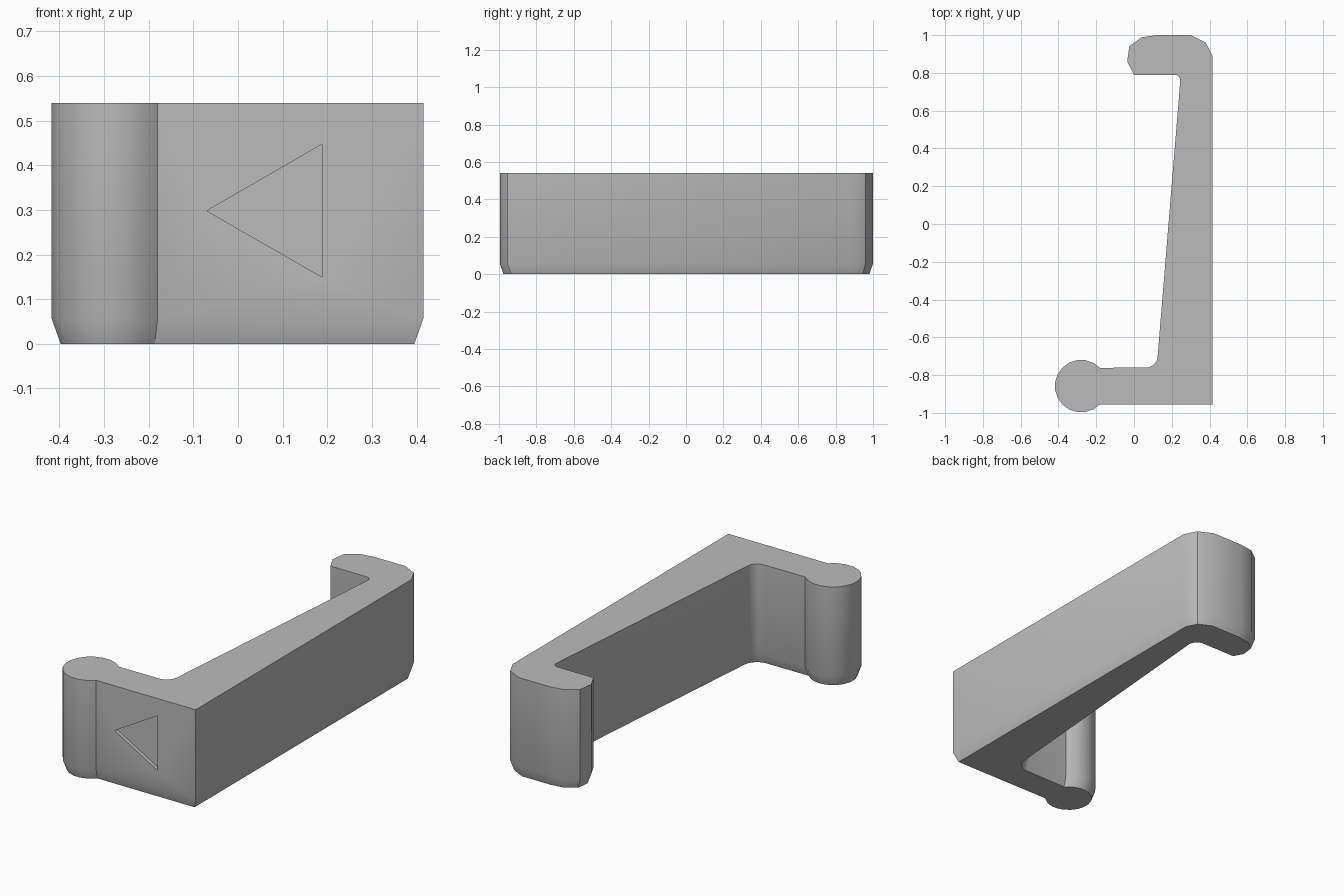
import bpy, bmesh
from math import cos, sin, radians
from mathutils import Vector

cube = bpy.data.objects.get("Cube")
if cube:
    bpy.data.objects.remove(cube)

HEIGHT, CHAMFER_H, CHAMFER_IN = 0.54, 0.056, 0.02


def arc(cx, cy, r, start, end, steps):
    angles = [radians(start + (end - start) * i / steps) for i in range(steps + 1)]
    return [Vector((cx + r * cos(a), cy + r * sin(a))) for a in angles]


def inset(loop, d):
    """Mitred inward offset of a counter-clockwise outline."""
    out = []
    for i, p in enumerate(loop):
        a = (p - loop[i - 1]).normalized()
        b = (loop[(i + 1) % len(loop)] - p).normalized()
        na, nb = Vector((-a.y, a.x)), Vector((-b.y, b.x))
        out.append(p + (na + nb) * d / (1 + na.dot(nb)))
    return out


def skin(name, rings):
    """Solid through stacked rings of equal length."""
    bm = bmesh.new()
    vs = [[bm.verts.new(p) for p in ring] for ring in rings]
    n = len(vs[0])
    for lo, hi in zip(vs, vs[1:]):
        for i in range(n):
            j = (i + 1) % n
            bm.faces.new((lo[i], lo[j], hi[j], hi[i]))
    bm.faces.new(vs[0][::-1])
    bm.faces.new(vs[-1])
    bmesh.ops.recalc_face_normals(bm, faces=bm.faces)
    mesh = bpy.data.meshes.new(name)
    bm.to_mesh(mesh)
    bm.free()
    obj = bpy.data.objects.new(name, mesh)
    bpy.context.collection.objects.link(obj)
    return obj


# Outline: back hook, tapered bar, front neck and round pivot
hook = [(0.415, -0.955), (0.415, 0.89), (0.38, 0.96), (0.30, 1.0), (0.12, 1.0),
        (0.04, 0.988), (-0.025, 0.94), (-0.036, 0.86), (0.0, 0.79)]
outline = [Vector(p) for p in hook]
outline += arc(0.215, 0.76, 0.03, 90, -5, 4)
outline += arc(0.065, -0.70, 0.06, -5, -90, 5)
outline += arc(-0.28, -0.858, 0.139, 44, 316, 15)

rings = [(inset(outline, CHAMFER_IN), 0), (outline, CHAMFER_H), (outline, HEIGHT)]
clip = skin("hooked_clip", [[(p.x, p.y, z) for p in loop] for loop, z in rings])

# Arrow recess in the front face
arrow = [(-0.07, 0.298), (0.188, 0.15), (0.188, 0.447)]
cutter = skin("arrow_cutter", [[(x, y, z) for x, z in arrow] for y in (-1.05, -0.935)])
cutter.hide_render = True
cut = clip.modifiers.new("arrow_recess", 'BOOLEAN')
cut.operation, cut.solver, cut.object = 'DIFFERENCE', 'EXACT', cutter
bpy.ops.object.select_all(action='DESELECT')
bpy.context.view_layer.objects.active = clip
clip.select_set(True)
bpy.ops.object.modifier_apply(modifier=cut.name)
bpy.data.objects.remove(cutter)
bpy.ops.object.shade_smooth_by_angle(angle=radians(28))

# Plain grey plastic
grey = bpy.data.materials.new("plain_grey")
grey.use_nodes = True
colour = (0.5, 0.5, 0.5, 1)
grey.diffuse_color = colour
grey.node_tree.nodes["Principled BSDF"].inputs["Base Color"].default_value = colour
clip.data.materials.clear()
clip.data.materials.append(grey)
